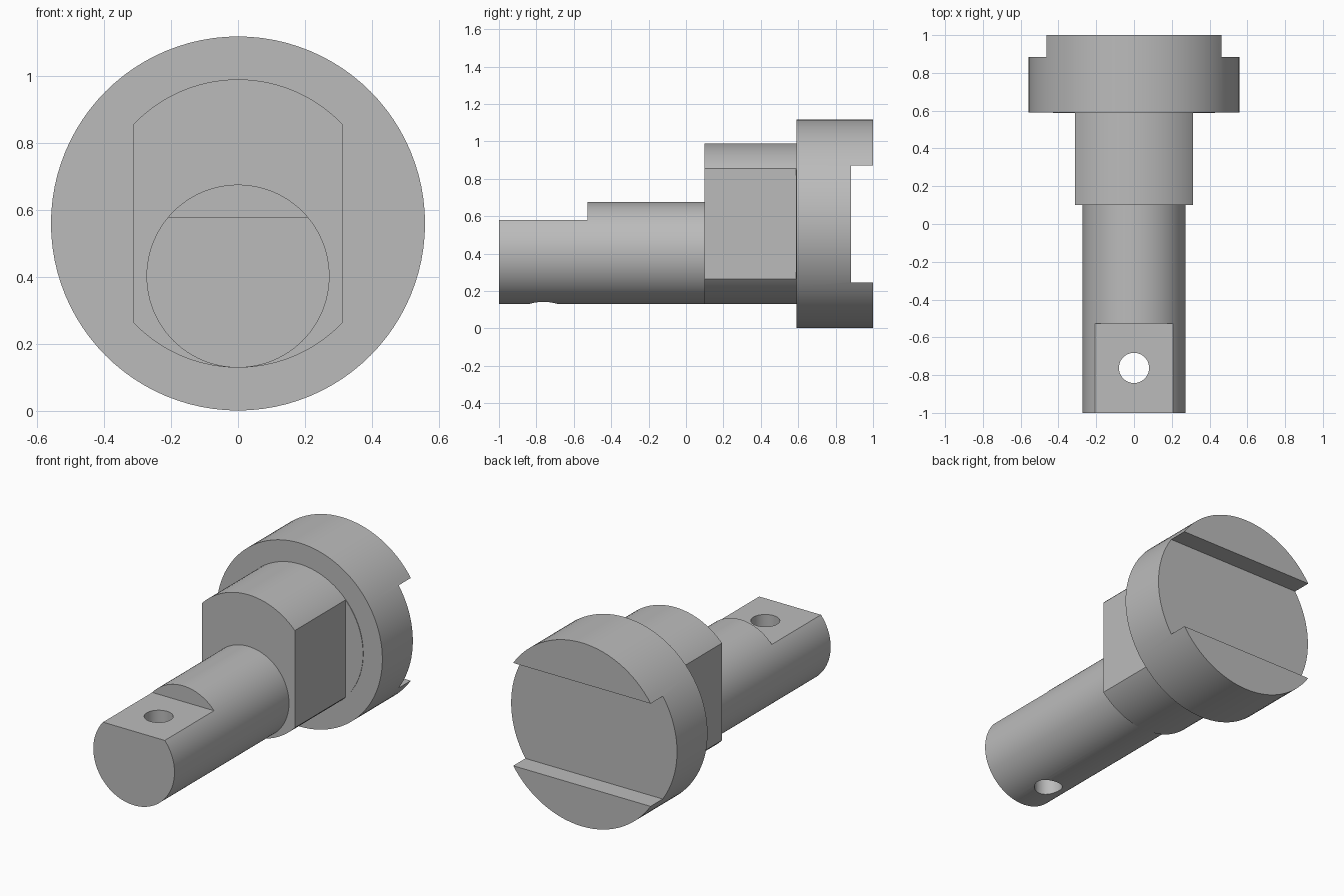
import bpy
import math

if "Cube" in bpy.data.objects:
    bpy.data.objects.remove(bpy.data.objects["Cube"], do_unlink=True)

AXIS_Z = 0.56      # axis of the flange and collar
SHAFT_Z = 0.403    # axis of the offset shaft

steel = bpy.data.materials.new("grey steel")
steel.use_nodes = True
GREY = (0.5, 0.5, 0.5, 1)
steel.diffuse_color = GREY
steel.node_tree.nodes["Principled BSDF"].inputs["Base Color"].default_value = GREY


def cylinder_y(name, radius, y0, y1, z):
    """Cylinder lying along y."""
    bpy.ops.mesh.primitive_cylinder_add(
        vertices=96, radius=radius, depth=y1 - y0,
        location=(0, (y0 + y1) / 2, z), rotation=(math.pi / 2, 0, 0))
    ob = bpy.context.object
    ob.name = name
    bpy.ops.object.transform_apply(location=True, rotation=True, scale=True)
    ob.data.materials.append(steel)
    return ob


def box(x0, x1, y0, y1, z0, z1):
    bpy.ops.mesh.primitive_cube_add(
        size=1, location=((x0 + x1) / 2, (y0 + y1) / 2, (z0 + z1) / 2))
    ob = bpy.context.object
    ob.scale = (x1 - x0, y1 - y0, z1 - z0)
    bpy.ops.object.transform_apply(location=True, rotation=True, scale=True)
    ob.data.materials.append(steel)
    return ob


def cut(target, cutter):
    """Subtract the cutter, then discard it."""
    cutter.hide_render = True
    mod = target.modifiers.new("cut", 'BOOLEAN')
    mod.operation = 'DIFFERENCE'
    mod.solver = 'EXACT'
    mod.object = cutter
    bpy.ops.object.select_all(action='DESELECT')
    target.select_set(True)
    bpy.context.view_layer.objects.active = target
    bpy.ops.object.modifier_apply(modifier=mod.name)
    bpy.data.objects.remove(cutter, do_unlink=True)


# Flange with a wide slot across its back
flange = cylinder_y("flange", 0.558, 0.59, 1.0, AXIS_Z)
cut(flange, box(-1, 1, 0.883, 1.2, 0.247, 0.872))

# Collar with a flat on each side, and its thin round seat on the flange
collar = cylinder_y("collar", 0.43, 0.1, 0.59, AXIS_Z)
for side in (-1, 1):
    x0, x1 = sorted((side * 0.312, side * 0.8))
    cut(collar, box(x0, x1, 0, 0.8, -0.2, 1.3))
seat = cylinder_y("collar_seat", 0.43, 0.587, 0.59, AXIS_Z)

# Offset shaft with a flat on top of its tip and a cross hole
shaft = cylinder_y("shaft", 0.273, -1.0, 0.1, SHAFT_Z)
cut(shaft, box(-0.5, 0.5, -1.2, -0.527, 0.58, 0.9))
bpy.ops.mesh.primitive_cylinder_add(
    vertices=48, radius=0.08, depth=2, location=(0, -0.762, SHAFT_Z))
hole = bpy.context.object
hole.data.materials.append(steel)
cut(shaft, hole)

# Smooth the round walls, keep the machined edges sharp
for ob in (flange, collar, seat, shaft):
    bpy.ops.object.select_all(action='DESELECT')
    ob.select_set(True)
    bpy.context.view_layer.objects.active = ob
    bpy.ops.object.shade_smooth_by_angle(angle=math.radians(20))
